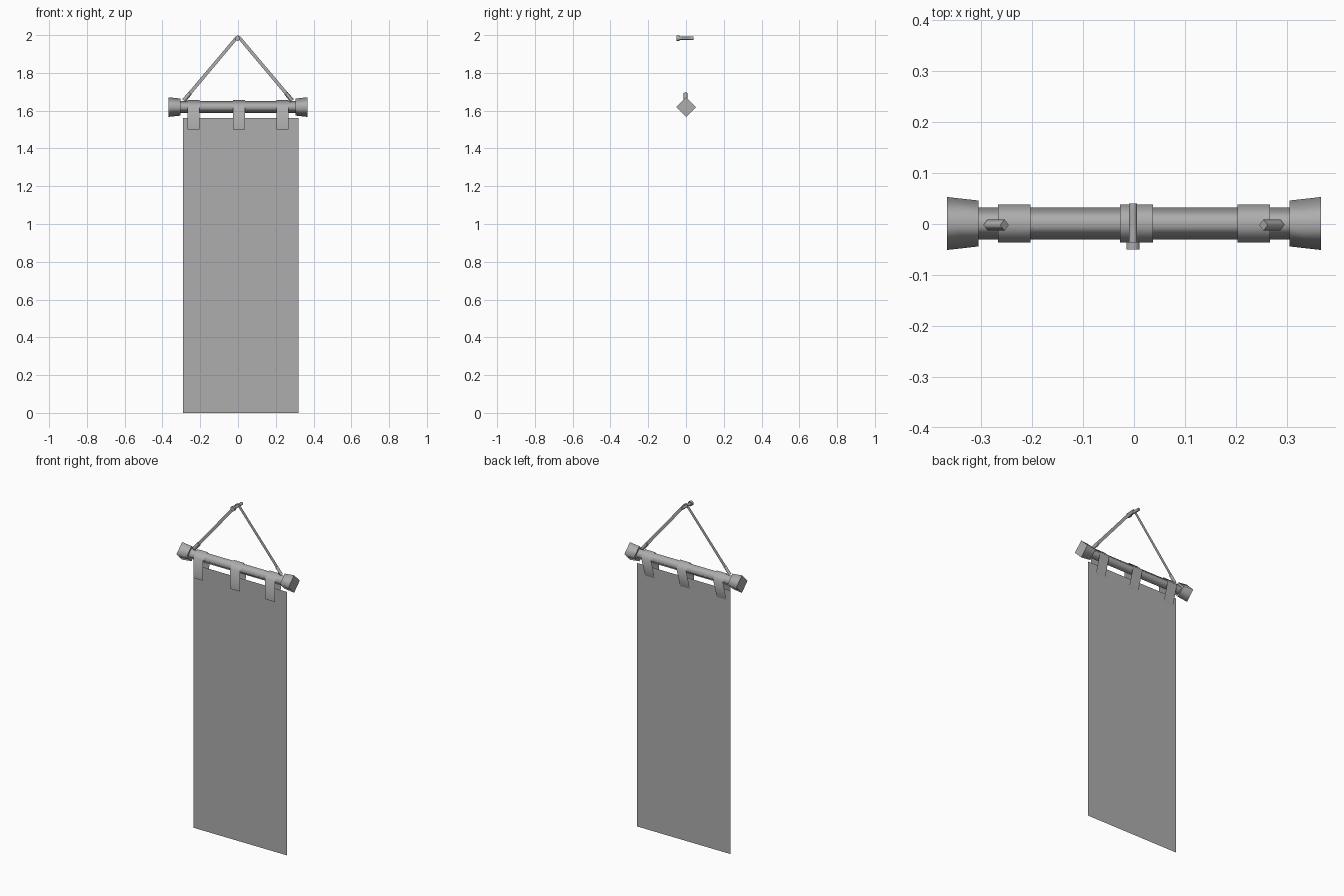
import bpy, bmesh
from math import cos, sin, tau
from mathutils import Vector

if "Cube" in bpy.data.objects:
    bpy.data.objects.remove(bpy.data.objects["Cube"])

BAR_Y, BAR_Z = 0.001, 1.619

# One dark grey for the whole model
grey = bpy.data.materials.new("dark_grey")
grey.diffuse_color = (0.42, 0.42, 0.42, 1)
grey.use_nodes = True
grey.node_tree.nodes["Principled BSDF"].inputs["Base Color"].default_value = grey.diffuse_color


def make(name, bm):
    me = bpy.data.meshes.new(name)
    bm.to_mesh(me)
    bm.free()
    me.materials.append(grey)
    ob = bpy.data.objects.new(name, me)
    bpy.context.collection.objects.link(ob)
    return ob


def rod(name, start, end, up, r_start, r_end, sides=4):
    """Closed tapered prism from start to end, first corner pointing to 'up'."""
    a, b = Vector(start), Vector(end)
    d = (b - a).normalized()
    u = Vector(up)
    u = (u - d * u.dot(d)).normalized()
    v = d.cross(u)
    bm = bmesh.new()
    r0, r1 = ([bm.verts.new(c + r * (u * cos(tau * i / sides) + v * sin(tau * i / sides)))
               for i in range(sides)] for c, r in ((a, r_start), (b, r_end)))
    for i in range(sides):
        j = (i + 1) % sides
        bm.faces.new((r0[i], r0[j], r1[j], r1[i])).smooth = True
    bm.faces.new(r0[::-1])
    bm.faces.new(r1)
    bmesh.ops.recalc_face_normals(bm, faces=bm.faces)
    return make(name, bm)


def strip(name, left, right, smooth=False):
    """Single-sided sheet between two matching point rows."""
    bm = bmesh.new()
    L = [bm.verts.new(p) for p in left]
    R = [bm.verts.new(p) for p in right]
    for i in range(len(L) - 1):
        bm.faces.new((L[i], R[i], R[i + 1], L[i + 1])).smooth = smooth
    return make(name, bm)


# Hanging cloth
strip("banner_cloth", [(-0.29, 0, 0), (-0.29, 0, 1.56)], [(0.32, 0, 0), (0.32, 0, 1.56)])

# Crossbar with flared square finials
rod("crossbar", (-0.31, BAR_Y, BAR_Z), (0.31, BAR_Y, BAR_Z), (0, 0, 1), 0.031, 0.031)
for side, s in (("left", -1), ("right", 1)):
    rod(f"finial_{side}", (s * 0.305, BAR_Y, BAR_Z), (s * 0.367, BAR_Y, BAR_Z), (0, 0, 1),
        0.045, 0.052)

# Cloth tabs over the bar: straight down in front, drawn in to the banner behind
r = 0.037
loop = [(BAR_Y - r, 1.50), (BAR_Y - r, BAR_Z), (BAR_Y, BAR_Z + r), (BAR_Y + r, BAR_Z), (0.002, 1.50)]
for name, x in (("left", -0.235), ("middle", 0.005), ("right", 0.235)):
    strip(f"tab_{name}", [(x - 0.032, y, z) for y, z in loop],
          [(x + 0.032, y, z) for y, z in loop], True)

# Flat cord from bar end over the nail to the other bar end
outer = [(-0.294, 1.660), (-0.016, 1.989), (0, 2.0), (0.016, 1.989), (0.294, 1.660)]
inner = [(-0.280, 1.648), (-0.004, 1.977), (0, 1.980), (0.004, 1.977), (0.280, 1.648)]
strip("cord", [(x, -0.001, z) for x, z in inner], [(x, -0.001, z) for x, z in outer])

# Thicker cord ends
for side, s in (("left", -1), ("right", 1)):
    rod(f"cord_end_{side}", (s * 0.287, -0.002, 1.653), (s * 0.254, -0.002, 1.692), (0, 1, 0),
        0.011, 0.011)

# Wall nail with head
rod("nail_shaft", (-0.002, -0.036, 1.983), (-0.002, 0.04, 1.983), (0, 0, 1), 0.009, 0.009, 6)
rod("nail_head", (-0.002, -0.05, 1.983), (-0.002, -0.035, 1.983), (0, 0, 1), 0.015, 0.015, 6)
